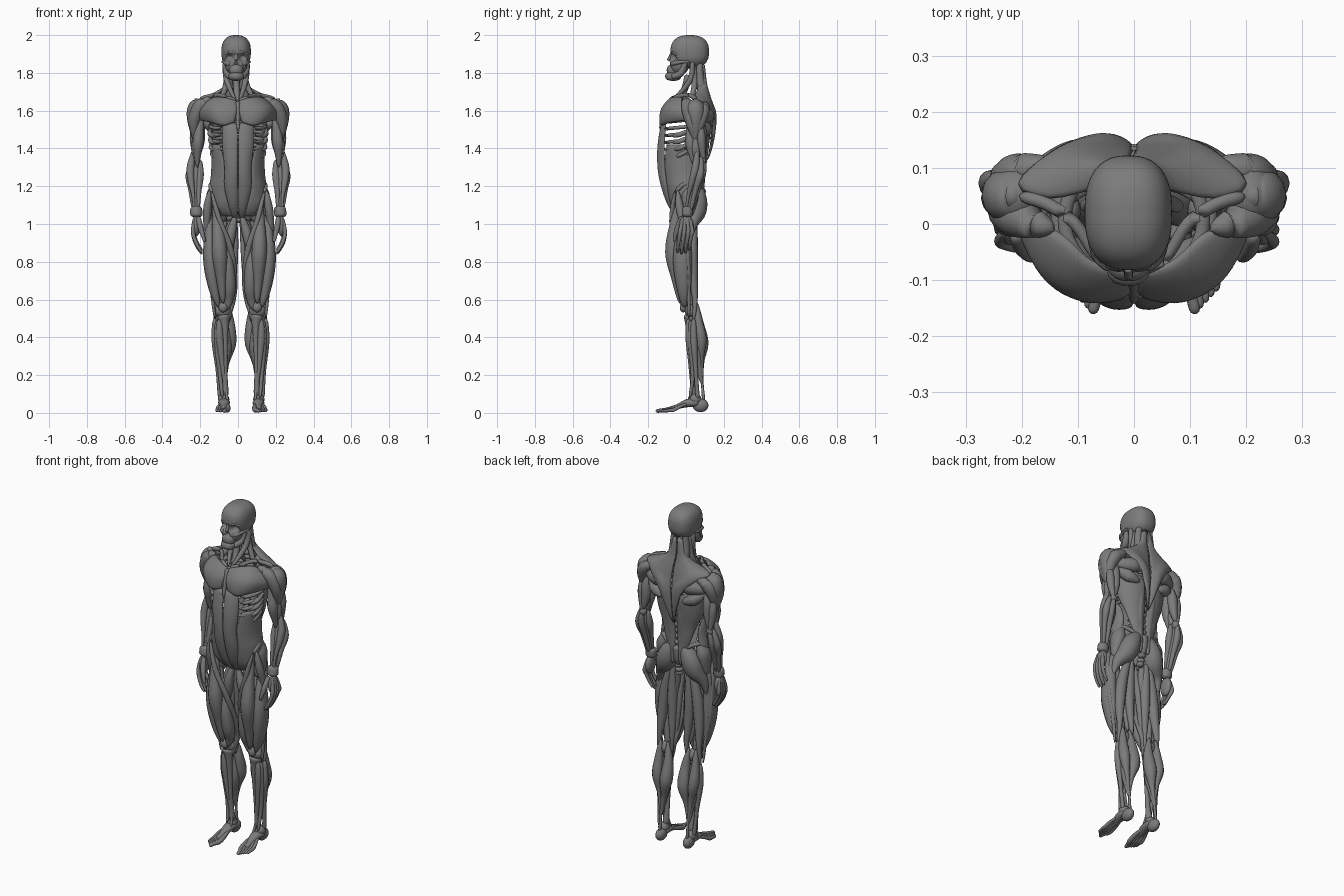
import bpy, bmesh, math
from mathutils import Vector

SHIFT = [(0, (.018,)), (.9, (.007,)), (1.1, (0,)), (1.62, (0,)), (1.76, (-.01,)), (2.1, (-.01,))]
TORSO = [(1.02, (.12, -.03, .07)), (1.1, (.14, -.083, .08)), (1.2, (.138, -.118, .085)),
         (1.3, (.122, -.138, .09)), (1.4, (.143, -.142, .11)), (1.5, (.152, -.136, .13)),
         (1.6, (.142, -.112, .14)), (1.68, (.1, -.07, .12))]
GREY = bpy.data.materials.new("dark_grey")
GREY.diffuse_color = (.2, .2, .2, 1)

def lookup(table, z):
    z = min(max(z, table[0][0]), table[-1][0])
    for (z0, a), (z1, b) in zip(table, table[1:]):
        if z <= z1:
            t = (z - z0) / (z1 - z0)
            return [p + (q - p) * t for p, q in zip(a, b)]

def on_torso(deg, z, k=1.0):
    a, f, b = lookup(TORSO, z)
    c, s = math.cos(math.radians(deg)), math.sin(math.radians(deg))
    return (k * a * s, .01 + k * ((f - .01) * c if c > 0 else (.01 - b) * c), z)

def spline(pts, n):
    """n+1 samples of a Catmull-Rom curve through points of any dimension"""
    q = [pts[0]] + list(pts) + [pts[-1]]
    out = []
    for i in range(n + 1):
        s = i / n * (len(pts) - 1)
        k = min(int(s), len(pts) - 2)
        t = s - k
        out.append([.5 * (2*b + (c - a)*t + (2*a - 5*b + 4*c - d)*t*t + (3*b - a - 3*c + d)*t**3)
                    for a, b, c, d in zip(*q[k:k + 4])])
    return out

def finish(name, bm, mirror):
    bmesh.ops.recalc_face_normals(bm, faces=bm.faces)
    for side in ((1, -1) if mirror else (1,)):
        me = bpy.data.meshes.new(name)
        me.materials.append(GREY)
        b = bm.copy()
        for v in b.verts:
            v.co.x = v.co.x * side + lookup(SHIFT, v.co.z)[0]
        if side < 0:
            bmesh.ops.reverse_faces(b, faces=b.faces)
        b.to_mesh(me)
        b.free()
        me.polygons.foreach_set("use_smooth", [True] * len(me.polygons))
        label = name + ("" if not mirror else "_left" if side > 0 else "_right")
        bpy.context.collection.objects.link(bpy.data.objects.new(label, me))
    bm.free()

def strand(name, pts, wx=1.0, wy=1.0, mirror=True, n=24, sides=12):
    """muscle or bone swept along points (x, y, z, radius)"""
    bm, rings = bmesh.new(), []
    sm = spline(pts, n)
    for i, p in enumerate(sm):
        tan = (Vector(sm[min(i + 1, n)][:3]) - Vector(sm[max(i - 1, 0)][:3])).normalized()
        e1 = Vector((0, 1, 0)) if abs(tan.x) > .8 else Vector((1, 0, 0))
        e1 = (e1 - tan * e1.dot(tan)).normalized()
        e2 = tan.cross(e1)
        e = min(i, n - i) / 3
        r = max(p[3], .003) * (1 if e >= 1 else max(.3, math.sqrt(1 - (1 - e)**2)))
        rings.append([bm.verts.new(Vector(p[:3]) + r * (e1 * wx * math.cos(a) + e2 * wy * math.sin(a)))
                      for a in (2 * math.pi * j / sides for j in range(sides))])
    for a, b in zip(rings, rings[1:]):
        for j in range(sides):
            k = (j + 1) % sides
            bm.faces.new((a[j], a[k], b[k], b[j]))
    bm.faces.new(rings[0])
    bm.faces.new(rings[-1])
    finish(name, bm, mirror)

def sheet(name, rows, thick, n=18):
    """lens-thick muscle sheet through rows of points, bulging outwards"""
    cols = [spline(r, n) for r in rows]
    g = [[Vector(p) for p in spline([c[j] for c in cols], n)] for j in range(n + 1)]
    def normal(i, j):
        du = g[min(i + 1, n)][j] - g[max(i - 1, 0)][j]
        dv = g[i][min(j + 1, n)] - g[i][max(j - 1, 0)]
        return du.cross(dv).normalized()
    m = g[n // 2][n // 2]
    sign = 1 if normal(n // 2, n // 2).dot(Vector((m.x, m.y - .01, 0))) > 0 else -1
    bm = bmesh.new()
    for k in (1, -.5):
        vs = [[bm.verts.new(g[i][j] + normal(i, j) * sign * k * thick *
               (max(0, math.sin(math.pi * i / n)) * max(0, math.sin(math.pi * j / n)))**.5)
               for j in range(n + 1)] for i in range(n + 1)]
        for i in range(n):
            for j in range(n):
                bm.faces.new((vs[i][j], vs[i + 1][j], vs[i + 1][j + 1], vs[i][j + 1]))
    bmesh.ops.remove_doubles(bm, verts=bm.verts, dist=.0003)
    finish(name, bm, True)

def torso_sheet(name, rows, thick):
    sheet(name, [[on_torso(a + (b - a) * t / 4, z) for t in range(5)] for z, a, b in rows], thick)

def blob(name, c, r, mirror=True, dents=(), seg=20, box=1.0):
    """ellipsoid (boxier below box=1), optionally dented backwards at (x, z, radius, depth)"""
    bm = bmesh.new()
    bmesh.ops.create_uvsphere(bm, u_segments=seg, v_segments=seg * 2 // 3, radius=1)
    for v in bm.verts:
        m = sum(abs(k)**(2 / box) for k in v.co)**(-box / 2)
        v.co = Vector([c[k] + v.co[k] * m * r[k] for k in range(3)])
        for x, z, rad, depth in dents:
            if v.co.y < c[1]:
                d = ((v.co.x - x)**2 + (v.co.z - z)**2) / rad**2
                v.co.y += depth * math.exp(-d * d)
    finish(name, bm, mirror)

# Skull
holes = [(.032, 1.88, .02, .035), (-.032, 1.88, .02, .035), (0, 1.845, .012, .025)]
blob("cranium", (0, .02, 1.912), (.078, .102, .088), False, holes, 48, .8)
blob("face", (0, -.035, 1.857), (.06, .052, .065), False, holes, 48, .8)
blob("upper_jaw", (0, -.066, 1.815), (.038, .036, .03), False, box=.8)
blob("lower_jaw", (0, -.068, 1.782), (.04, .042, .024), False, box=.75)
strand("nose_bone", [(0, -.078, 1.9, .008), (0, -.094, 1.865, .008)], mirror=False)
strand("brow", [(.004, -.077, 1.908, .007), (.035, -.071, 1.91, .008), (.064, -.045, 1.897, .007)])
strand("cheekbone", [(.03, -.078, 1.845, .011), (.052, -.058, 1.852, .012), (.066, -.02, 1.858, .008), (.072, .02, 1.858, .007)])
strand("jaw", [(.03, -.075, 1.78, .016), (.045, -.035, 1.792, .018), (.053, -.015, 1.82, .017), (.06, -.002, 1.86, .012)])

# Neck
strand("windpipe", [(0, .01, 1.79, .018), (0, -.005, 1.72, .018), (0, -.04, 1.65, .014)], mirror=False)
strand("front_neck_muscle", [(.062, .035, 1.86, .012), (.052, .025, 1.77, .015), (.03, -.025, 1.7, .012), (.01, -.075, 1.655, .006)])
strand("side_neck_muscle", [(.045, .045, 1.84, .01), (.055, .045, 1.74, .015), (.085, .03, 1.665, .012)])
strand("back_neck_muscle", [(.035, .075, 1.87, .014), (.04, .072, 1.78, .022), (.04, .09, 1.68, .024), (.03, .12, 1.6, .01)])

# Spine, ribs and breastbone
SPINE = [(0, .055, 1.02), (0, .075, 1.14), (0, .07, 1.28), (0, .1, 1.42), (0, .12, 1.56), (0, .09, 1.68), (0, .055, 1.8)]
for x, y, z in spline(SPINE, 24):
    blob("vertebra", (x, y, z), (.022, .023, .016), False, seg=12)
for i in range(8):
    z = 1.61 - .036 * i
    strand("rib", [on_torso(d, z + .03 * (d - 25) / 150, .95) + (.0095,) for d in range(25, 176, 25)], wx=1.3)
for i in range(4):
    z = 1.475 - .036 * i
    strand("side_rib_muscle", [on_torso(55 + 3 * i, z - .012) + (.004,), on_torso(75, z, 1.02) + (.013,), on_torso(102, z + .03) + (.006,)])
strand("breastbone", [(0, -.095, 1.65, .012), (0, -.118, 1.58, .012), (0, -.136, 1.5, .008)], mirror=False)
strand("collarbone", [(.01, -.085, 1.655, .011), (.06, -.06, 1.672, .01), (.1, 0, 1.683, .011), (.15, .035, 1.675, .012), (.2, .05, 1.66, .012)])

# Trunk muscle sheets
torso_sheet("belly_muscle", [(1.54, 1, 33), (1.42, .5, 35), (1.3, .5, 35), (1.2, .5, 31), (1.1, 1, 21), (1.03, 1, 14)], .018)
torso_sheet("flank_muscle", [(1.42, 42, 80), (1.34, 35, 108), (1.26, 33, 120), (1.18, 29, 115), (1.1, 20, 80), (1.04, 13, 40)], .016)
torso_sheet("broad_back_muscle", [(1.58, 88, 130), (1.5, 95, 165), (1.4, 103, 174), (1.32, 120, 177), (1.22, 145, 177), (1.13, 164, 177)], .018)
sheet("chest_muscle", [[(.004, -.088, 1.652), (.003, -.118, 1.6), (.018, -.128, 1.54)],
                       [(.07, -.066, 1.67), (.085, -.112, 1.6), (.08, -.128, 1.52)],
                       [(.13, -.015, 1.665), (.15, -.075, 1.605), (.14, -.085, 1.535)],
                       [(.2, .005, 1.61), (.205, .005, 1.58), (.2, .01, 1.55)]], .022)
sheet("trapezius", [[(.002, .1, 1.84), (.02, .093, 1.84), (.04, .075, 1.83)],
                    [(.002, .1, 1.75), (.04, .098, 1.74), (.065, .062, 1.72)],
                    [(.002, .122, 1.67), (.09, .105, 1.685), (.15, .045, 1.675)],
                    [(.002, .132, 1.6), (.11, .125, 1.64), (.205, .07, 1.655)],
                    [(.002, .136, 1.52), (.06, .148, 1.575), (.15, .125, 1.625)],
                    [(.002, .128, 1.42), (.028, .14, 1.45), (.055, .145, 1.51)],
                    [(.002, .112, 1.33), (.007, .115, 1.34), (.012, .118, 1.35)]], .015)
strand("long_back_muscle", [(.025, .085, 1.08, .012), (.032, .075, 1.25, .026), (.04, .095, 1.4, .025), (.035, .12, 1.55, .015)])
strand("upper_shoulder_blade_muscle", [(.05, .125, 1.57, .02), (.1, .117, 1.575, .04), (.155, .095, 1.57, .034), (.205, .075, 1.57, .012)], wx=.85)
strand("lower_shoulder_blade_muscle", [(.065, .125, 1.48, .012), (.115, .108, 1.5, .033), (.155, .083, 1.525, .028), (.195, .06, 1.54, .012)])
strand("top_shoulder_blade_muscle", [(.06, .09, 1.66, .02), (.12, .08, 1.655, .026), (.19, .06, 1.64, .018)])

# Shoulder and upper arm
blob("shoulder_core", (.208, .05, 1.6), (.05, .055, .062))
strand("front_deltoid", [(.14, -.01, 1.668, .012), (.2, .01, 1.622, .036), (.232, .026, 1.54, .03), (.228, .045, 1.44, .007)])
strand("middle_deltoid", [(.19, .05, 1.65, .016), (.226, .05, 1.618, .037), (.236, .052, 1.55, .033), (.229, .05, 1.43, .007)], wy=1.2)
strand("rear_deltoid", [(.145, .11, 1.635, .012), (.203, .092, 1.605, .035), (.23, .076, 1.54, .029), (.226, .055, 1.44, .007)])
strand("biceps", [(.19, .025, 1.58, .01), (.204, .025, 1.5, .023), (.211, .025, 1.43, .029), (.215, .035, 1.36, .018), (.216, .045, 1.3, .007)])
strand("inner_triceps", [(.185, .07, 1.58, .01), (.2, .081, 1.5, .026), (.203, .085, 1.43, .025), (.215, .092, 1.35, .01)])
strand("outer_triceps", [(.23, .072, 1.55, .01), (.233, .08, 1.47, .022), (.23, .084, 1.41, .02), (.222, .095, 1.33, .009)])
strand("deep_arm_muscle", [(.222, .05, 1.48, .012), (.223, .052, 1.4, .025), (.218, .055, 1.32, .012)])
blob("elbow", (.22, .085, 1.335), (.02, .022, .025))

# Forearm and wrist
strand("outer_forearm", [(.228, .06, 1.41, .008), (.25, .052, 1.31, .02), (.25, .035, 1.24, .018), (.237, .012, 1.15, .009), (.233, 0, 1.07, .007)])
strand("inner_forearm", [(.2, .07, 1.34, .01), (.202, .055, 1.26, .021), (.208, .03, 1.17, .014), (.211, .008, 1.07, .008)])
strand("rear_outer_forearm", [(.236, .083, 1.35, .01), (.257, .075, 1.26, .02), (.249, .05, 1.18, .014), (.235, .025, 1.07, .009)])
strand("rear_forearm", [(.222, .098, 1.33, .01), (.23, .085, 1.26, .02), (.225, .058, 1.17, .014), (.22, .03, 1.07, .008)])
strand("forearm_core", [(.22, .07, 1.33, .018), (.225, .06, 1.25, .026), (.223, .035, 1.15, .018), (.222, .012, 1.06, .015)])
strand("wrist_band", [(.222, .012, 1.095, .023), (.222, .008, 1.065, .025), (.223, .004, 1.035, .025)], wx=1.3, wy=1.15, n=10)

# Hand
blob("palm", (.226, .002, .99), (.021, .04, .056))
for i in range(4):
    y, lift = -.03 + .021 * i, (.008, 0, .004, .02)[i]
    strand("finger", [(.232, y * .5, 1.04, .008), (.243, y, .965, .011), (.237, y - .006, .915 + lift, .01),
                      (.22, y - .012, .875 + lift, .009), (.197, y - .015, .84 + lift, .007)])
strand("thumb", [(.213, -.02, 1.04, .012), (.203, -.042, .985, .015), (.192, -.057, .94, .011), (.182, -.06, .905, .008)])

# Pelvis and buttocks
strand("pubic_bone", [(0, -.03, 1.045, .014), (.05, -.03, 1.06, .014), (.1, .01, 1.07, .02)])
strand("hip_crest", [(.14, -.055, 1.17, .01), (.143, -.01, 1.21, .012), (.11, .05, 1.215, .012), (.04, .08, 1.18, .012)])
strand("sacrum", [(0, .08, 1.19, .026), (0, .075, 1.11, .022), (0, .055, 1.04, .008)], mirror=False)
strand("seat_bone", [(.1, .02, 1.08, .02), (.06, .03, 1.03, .016), (.015, -.02, 1.04, .01)])
strand("large_buttock_muscle", [(.03, .075, 1.2, .018), (.066, .06, 1.13, .053), (.095, .048, 1.06, .056), (.14, .03, .99, .028), (.158, .02, .91, .008)])
strand("middle_buttock_muscle", [(.11, .03, 1.225, .014), (.132, .02, 1.15, .036), (.15, .015, 1.03, .014)], wy=1.3)

# Thigh
strand("front_thigh", [(.12, -.035, 1.15, .01), (.112, -.058, 1.0, .028), (.105, -.07, .85, .04), (.097, -.048, .7, .026), (.09, -.03, .58, .012)])
strand("outer_thigh", [(.15, .005, 1.06, .015), (.155, -.015, .9, .034), (.152, -.018, .78, .038), (.135, -.01, .65, .028), (.113, -.01, .56, .01)], wy=1.3)
strand("inner_thigh", [(.085, -.02, .95, .015), (.065, -.04, .8, .031), (.056, -.028, .68, .035), (.06, -.008, .6, .026), (.075, -.008, .54, .01)])
strand("strap_thigh_muscle", [(.14, -.06, 1.17, .01), (.1, -.075, 1.02, .014), (.045, -.05, .86, .016), (.028, .005, .7, .016), (.04, .035, .58, .013), (.075, .003, .47, .007)])
strand("long_adductor", [(.015, -.03, 1.05, .01), (.042, -.032, .95, .026), (.07, -.02, .82, .022), (.09, 0, .7, .008)])
strand("slender_adductor", [(.015, -.01, 1.05, .009), (.024, .012, .87, .018), (.033, .03, .65, .012), (.06, .018, .48, .006)])
strand("great_adductor", [(.03, .03, 1.04, .015), (.055, .015, .9, .035), (.065, .01, .75, .028), (.055, .025, .6, .01)])
strand("hip_band", [(.15, -.045, 1.18, .01), (.163, -.032, 1.08, .022), (.17, -.008, .97, .017), (.175, .01, .8, .012), (.15, .015, .65, .01), (.135, .015, .5, .008)])
strand("inner_hamstring", [(.05, .045, 1.06, .012), (.055, .036, .9, .027), (.053, .036, .75, .026), (.047, .048, .6, .012), (.055, .04, .49, .007)])
strand("outer_hamstring", [(.065, .045, 1.06, .012), (.102, .032, .9, .03), (.12, .034, .75, .029), (.13, .048, .6, .014), (.135, .04, .49, .008)])
strand("thigh_bone", [(.14, .02, 1.06, .02), (.115, .01, .85, .016), (.09, .025, .54, .02)])

# Knee and lower leg
blob("kneecap", (.09, -.015, .56), (.024, .018, .028))
blob("knee_joint", (.09, .03, .54), (.046, .037, .038))
strand("shin_bone", [(.09, .025, .52, .042), (.082, .018, .44, .018), (.083, .03, .22, .012), (.085, .045, .08, .021)])
strand("outer_shin", [(.135, .04, .5, .012), (.134, .042, .38, .019), (.122, .052, .22, .011), (.112, .062, .07, .012)])
strand("front_shin", [(.11, .012, .5, .012), (.11, .018, .4, .021), (.097, .026, .25, .013), (.08, .03, .12, .008), (.072, .01, .06, .007)])
strand("toe_lifter", [(.124, .022, .49, .01), (.122, .028, .37, .017), (.11, .036, .2, .011), (.1, .02, .08, .008)])
strand("inner_calf", [(.07, .055, .59, .009), (.057, .066, .48, .026), (.058, .084, .37, .035), (.074, .082, .27, .015), (.088, .086, .16, .007), (.09, .095, .05, .011)])
strand("outer_calf", [(.115, .055, .59, .009), (.119, .066, .48, .024), (.118, .08, .385, .029), (.102, .08, .28, .013), (.09, .086, .16, .007)])
strand("deep_calf", [(.09, .05, .49, .02), (.09, .055, .35, .033), (.09, .068, .25, .02), (.09, .084, .15, .007)], wx=1.3)

# Foot
blob("heel", (.09, .077, .04), (.027, .042, .036))
blob("ankle", (.093, .05, .072), (.03, .032, .03))
strand("midfoot", [(.092, .07, .055, .024), (.09, .01, .052, .022), (.09, -.04, .035, .014), (.095, -.085, .02, .01)], wx=1.35)
for i in range(5):
    r = .012 if i == 0 else .009
    strand("toe", [(.078 + .007 * i, .01, .05, .009), (.07 + .013 * i, -.05 + .004 * i, .032, r),
                   (.072 + .014 * i, -.098 + .008 * i, .016, r + .001), (.085 + .011 * i, -.13 + .009 * i, .013, r - .001),
                   (.092 + .009 * i, -.16 + .01 * i, .009, r - .002)])
